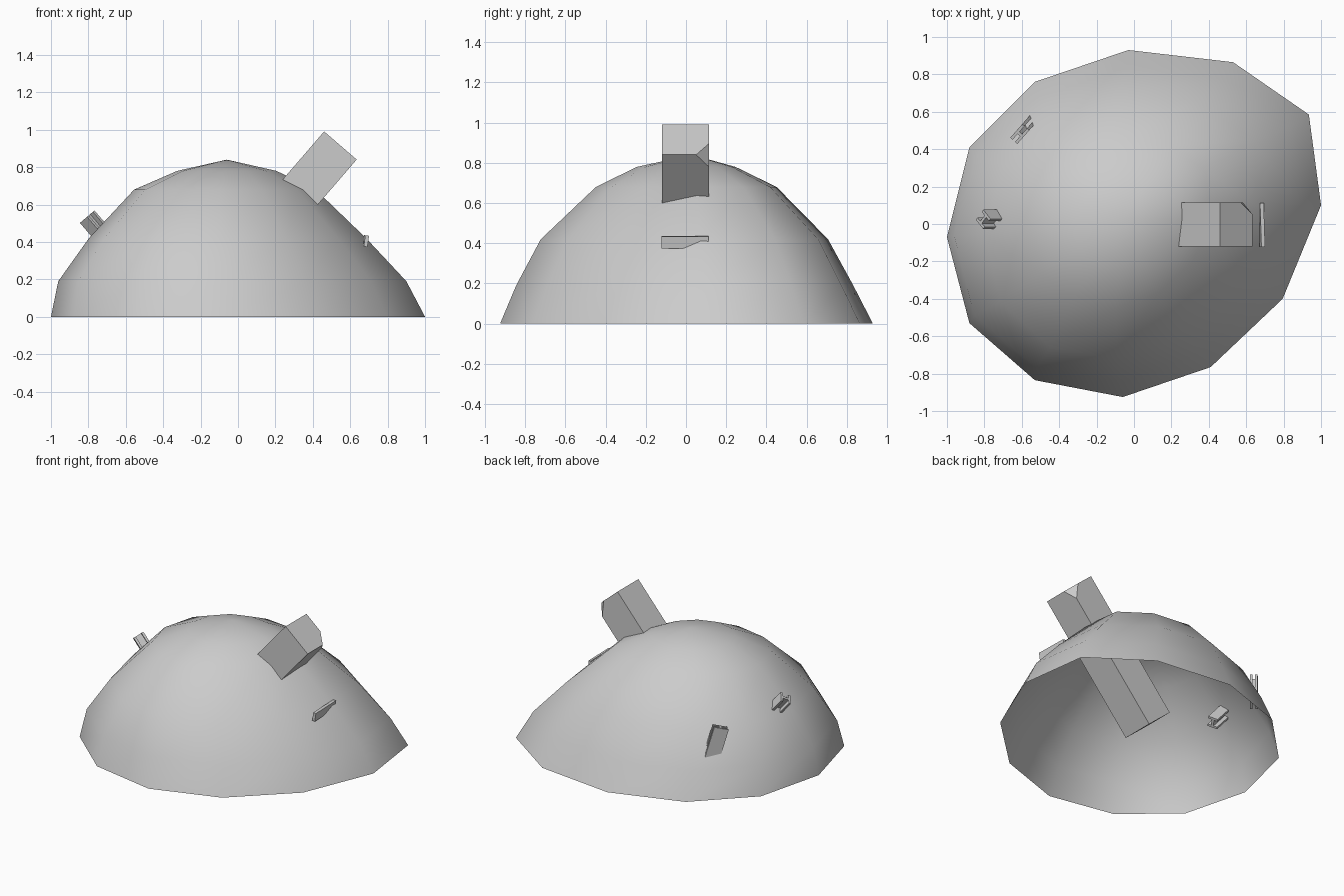
import bpy, bmesh, math
from mathutils import Vector, Matrix

if "Cube" in bpy.data.objects:
    bpy.data.objects.remove(bpy.data.objects["Cube"])


def finish(name, bm, smooth=False):
    bmesh.ops.recalc_face_normals(bm, faces=bm.faces)
    me = bpy.data.meshes.new(name)
    bm.to_mesh(me)
    bm.free()
    for p in me.polygons:
        p.use_smooth = smooth
    ob = bpy.data.objects.new(name, me)
    bpy.context.collection.objects.link(ob)
    return ob


def frame(centre, axis, side):
    """Matrix whose local z is the axis and local y is near the side vector."""
    z = Vector(axis).normalized()
    x = Vector(side).cross(z).normalized()
    y = z.cross(x)
    return Matrix.Translation(centre) @ Matrix((x, y, z)).transposed().to_4x4()


def add_box(bm, size, offset=(0, 0, 0)):
    m = Matrix.Translation(offset) @ Matrix.Diagonal((*size, 1))
    bmesh.ops.create_cube(bm, size=1, matrix=m)


# Open dome: irregular twelve-sided rim, scaled up through rings to the apex
rim = [(-1, -.07), (-.88, .41), (-.53, .76), (-.03, .93), (.53, .865), (.935, .585),
       (1, .1), (.795, -.4), (.41, -.765), (-.06, -.925), (-.53, -.835), (-.88, -.53)]
# height, x scale, y scale, x shift, swell towards the front left
rings = [(0, 1, 1, 0, 0), (.19, .92, .895, -.02, .03), (.42, .73, .76, -.045, .04),
         (.68, .485, .485, -.07, 0), (.78, .265, .265, -.06, 0)]
bm = bmesh.new()
loops = []
for z, sx, sy, cx, swell in rings:
    loop = []
    for x, y in rim:
        k = 1 + swell * max(0, -(x + y) * .707)
        loop.append(bm.verts.new((x * sx * k + cx, y * sy * k, z)))
    loops.append(loop)
n = len(rim)
for a, b in zip(loops, loops[1:]):
    for i in range(n):
        j = (i + 1) % n
        bm.faces.new((a[j], a[i], b[i], b[j]))
apex = bm.verts.new((-.06, .03, .84))
for i in range(n):
    bm.faces.new((loops[-1][(i + 1) % n], loops[-1][i], apex))
finish("dome_shell", bm, True)

# Long square chimney running through the shell, one outer corner clipped
bm = bmesh.new()
add_box(bm, (.23, .235, 1.02))
bm.transform(frame((.2145, -.0025, .5295), (.653, 0, .757), (0, 1, 0)))
p, q, r = Vector((.635, .05, .84)), Vector((.57, .115, .895)), Vector((.582, .115, .78))
normal = (q - p).cross(r - p).normalized()
if normal.x < 0:
    normal.negate()
bmesh.ops.bisect_plane(bm, geom=bm.verts[:] + bm.edges[:] + bm.faces[:],
                       plane_co=p, plane_no=normal, clear_outer=True)
bmesh.ops.holes_fill(bm, edges=[e for e in bm.edges if e.is_boundary])
finish("chimney_block", bm)

# Thin ledge below the chimney
bm = bmesh.new()
add_box(bm, (.02, .235, .06))
bm.transform(frame((.683, -.005, .405), (.15, 0, 1), (-.03, 1, 0)))
finish("thin_ledge", bm)


# Short H-section beams poking through the shell
def h_beam(name, centre, axis, side, width, depth, length, t=.016):
    bm = bmesh.new()
    for s in (-1, 1):
        add_box(bm, (width, t, length), (0, s * (depth - t) / 2, 0))
    add_box(bm, (t, depth - 2 * t, length))
    bm.transform(frame(centre, axis, side))
    finish(name, bm)


h_beam("side_beam", (-.725, .025, .44), (-.65, 0, .76), (.55, .75, .47), .07, .075, .25)
h_beam("rear_beam", (-.59, .505, .345), (-.19, -.22, .96), (-.75, .66, 0), .10, .05, .22)
